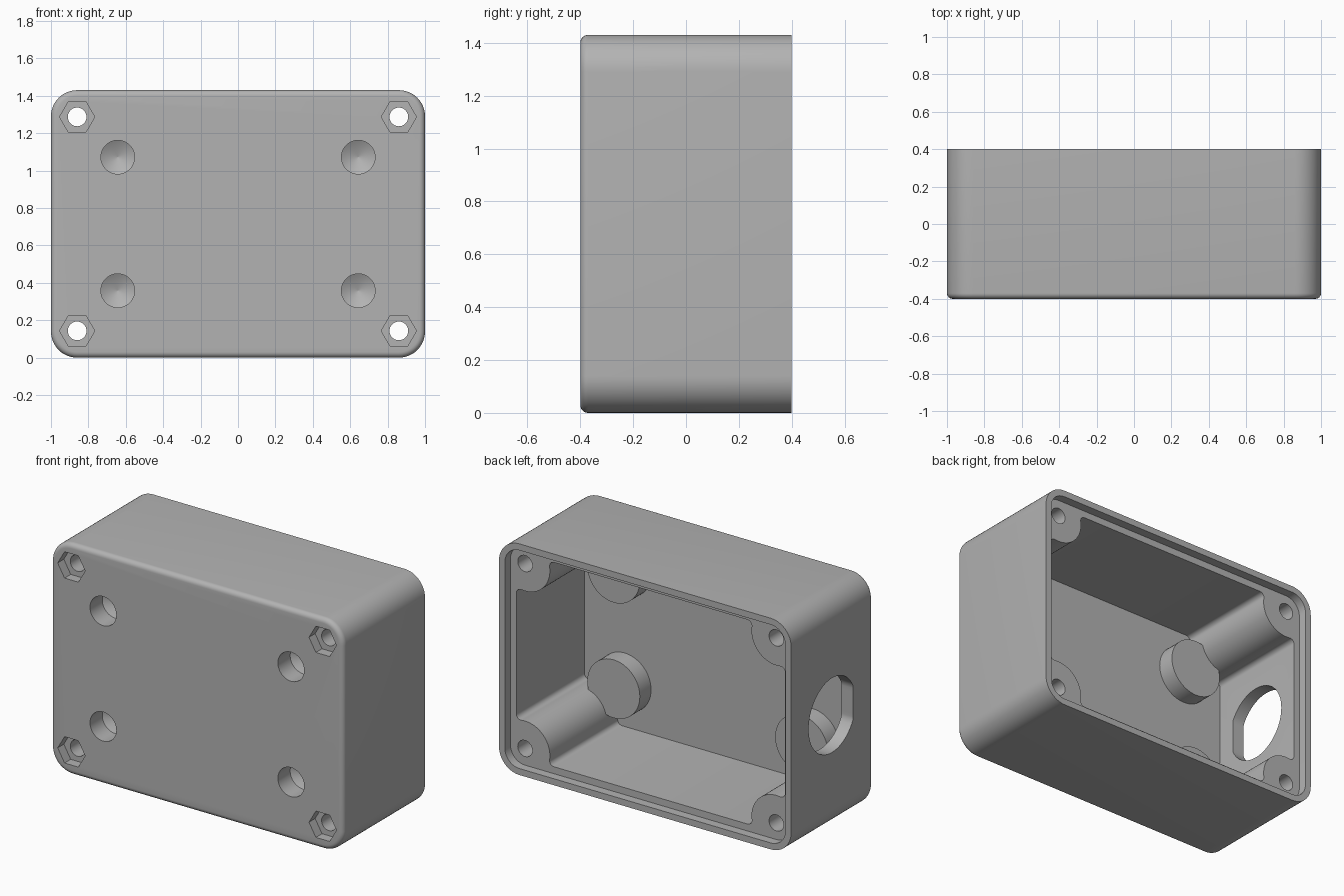
import bpy, bmesh, math
from math import sin, cos, pi, sqrt

cube = bpy.data.objects.get("Cube")
if cube:
    bpy.data.objects.remove(cube, do_unlink=True)

W, D, H = 1.0, 0.4, 0.715      # half width, half depth, half height
MID = H                        # height of the box centre
WALL, STEP_Y = 0.08, 0.345
SCREW_X, SCREW_Z = 0.86, 0.572
BOSS_X, BOSS_Z = 0.643, 0.357

plastic = bpy.data.materials.new("grey_plastic")
plastic.use_nodes = True
GREY = (0.45, 0.45, 0.45, 1)
plastic.diffuse_color = GREY
plastic.node_tree.nodes["Principled BSDF"].inputs["Base Color"].default_value = GREY


def arc(cx, cz, r, a0, a1, n):
    return [(cx + r * cos(a0 + (a1 - a0) * i / n), cz + r * sin(a0 + (a1 - a0) * i / n))
            for i in range(n + 1)]


def circle(cx, cz, r, n=48):
    return arc(cx, cz, r, 0, 2 * pi, n)[:-1]


def rounded_rect(w, h, r, n=12):
    pts = []
    for i, (sx, sz) in enumerate(((1, 1), (-1, 1), (-1, -1), (1, -1))):
        pts += arc(sx * (w - r), MID + sz * (h - r), r, i * pi / 2, (i + 1) * pi / 2, n)
    return pts


def loft(name, rings, axis="y"):
    """Skin a stack of (position, outline) rings and cap both ends."""
    bm = bmesh.new()
    loops = []
    for t, pts in rings:
        loops.append([bm.verts.new((p, t, q) if axis == "y" else (t, p, q)) for p, q in pts])
    for a, b in zip(loops, loops[1:]):
        for i in range(len(a)):
            j = (i + 1) % len(a)
            bm.faces.new((a[i], a[j], b[j], b[i]))
    bm.faces.new(loops[0])
    bm.faces.new(loops[-1])
    bmesh.ops.recalc_face_normals(bm, faces=bm.faces)
    mesh = bpy.data.meshes.new(name)
    bm.to_mesh(mesh)
    bm.free()
    mesh.materials.append(plastic)
    ob = bpy.data.objects.new(name, mesh)
    bpy.context.collection.objects.link(ob)
    return ob


def cavity_outline(post=0.17, fil=0.03):
    """Inner wall outline bulging round the corner posts, with fillets."""
    w = W - WALL - SCREW_X
    run = sqrt((post + fil) ** 2 - (w - fil) ** 2)
    tilt = math.atan2(w - fil, run)
    # one corner, running from the side wall to the top wall
    corner = arc(w - fil, -run, fil, 0, pi / 2 + tilt, 6)
    corner += arc(0, 0, post, -pi / 2 + tilt, -pi - tilt, 20)[1:-1]
    corner += arc(-run, w - fil, fil, -tilt, pi / 2, 6)
    pts = []
    for sx, sz in ((1, 1), (-1, 1), (-1, -1), (1, -1)):
        part = [(sx * (SCREW_X + x), MID + sz * (SCREW_Z + z)) for x, z in corner]
        pts += part if sx * sz > 0 else part[::-1]
    return pts


# Outer shell with a rounded front edge
FR = 0.03
rings = []
for i in range(7):
    a = pi / 2 * i / 6
    inset = FR * (1 - sin(a))
    rings.append((-D + FR * (1 - cos(a)),
                  rounded_rect(W - inset, H - inset, 0.14 - inset)))
rings.append((D, rounded_rect(W, H, 0.14)))
body = loft("enclosure_body", rings)

steps = []

# Cavity and the stepped rim for a lid
steps.append(("DIFFERENCE", loft("cavity_cutter", [(-D + WALL, cavity_outline()),
                                                   (D - 0.02, cavity_outline())])))
rim = rounded_rect(W - 0.04, H - 0.04, 0.10)
steps.append(("DIFFERENCE", loft("rim_cutter", [(STEP_Y, rim), (D + 0.1, rim)])))

# Bosses inside, then blind holes, screw holes and nut pockets
drills = []
for sx in (-1, 1):
    for sz in (-1, 1):
        x, z = sx * BOSS_X, MID + sz * BOSS_Z
        steps.append(("UNION", loft("boss", [(-D + 0.04, circle(x, z, 0.18)),
                                             (-0.21, circle(x, z, 0.18))])))
        drills.append(loft("blind_hole_cutter", [(-D - 0.1, circle(x, z, 0.09)),
                                                 (-D + 0.12, circle(x, z, 0.09)),
                                                 (-D + 0.17, circle(x, z, 0.001))]))
        x, z = sx * SCREW_X, MID + sz * SCREW_Z
        drills.append(loft("screw_cutter", [(-D - 0.1, circle(x, z, 0.05, 32)),
                                            (D + 0.1, circle(x, z, 0.05, 32))]))
        drills.append(loft("nut_cutter", [(-D - 0.1, circle(x, z, 0.094, 6)),
                                          (-D + 0.06, circle(x, z, 0.094, 6))]))

# Side opening with one flat edge
port = [(max(y, -0.205), z) for y, z in circle(0, MID, 0.23, 64)]
drills.append(loft("port_cutter", [(-W - 0.1, port), (-W + 0.15, port)], "x"))
steps += [("DIFFERENCE", d) for d in drills]

for op, tool in steps:
    mod = body.modifiers.new(tool.name, "BOOLEAN")
    mod.operation, mod.object, mod.solver = op, tool, "EXACT"
    tool.hide_render = True

# Bake the cuts and drop the cutters
bpy.context.view_layer.update()
graph = bpy.context.evaluated_depsgraph_get()
result = bpy.data.meshes.new_from_object(body.evaluated_get(graph))
body.modifiers.clear()
body.data = result
for op, tool in steps:
    bpy.data.objects.remove(tool, do_unlink=True)

bpy.ops.object.select_all(action="DESELECT")
body.select_set(True)
bpy.context.view_layer.objects.active = body
bpy.ops.object.shade_smooth_by_angle(angle=math.radians(30))
